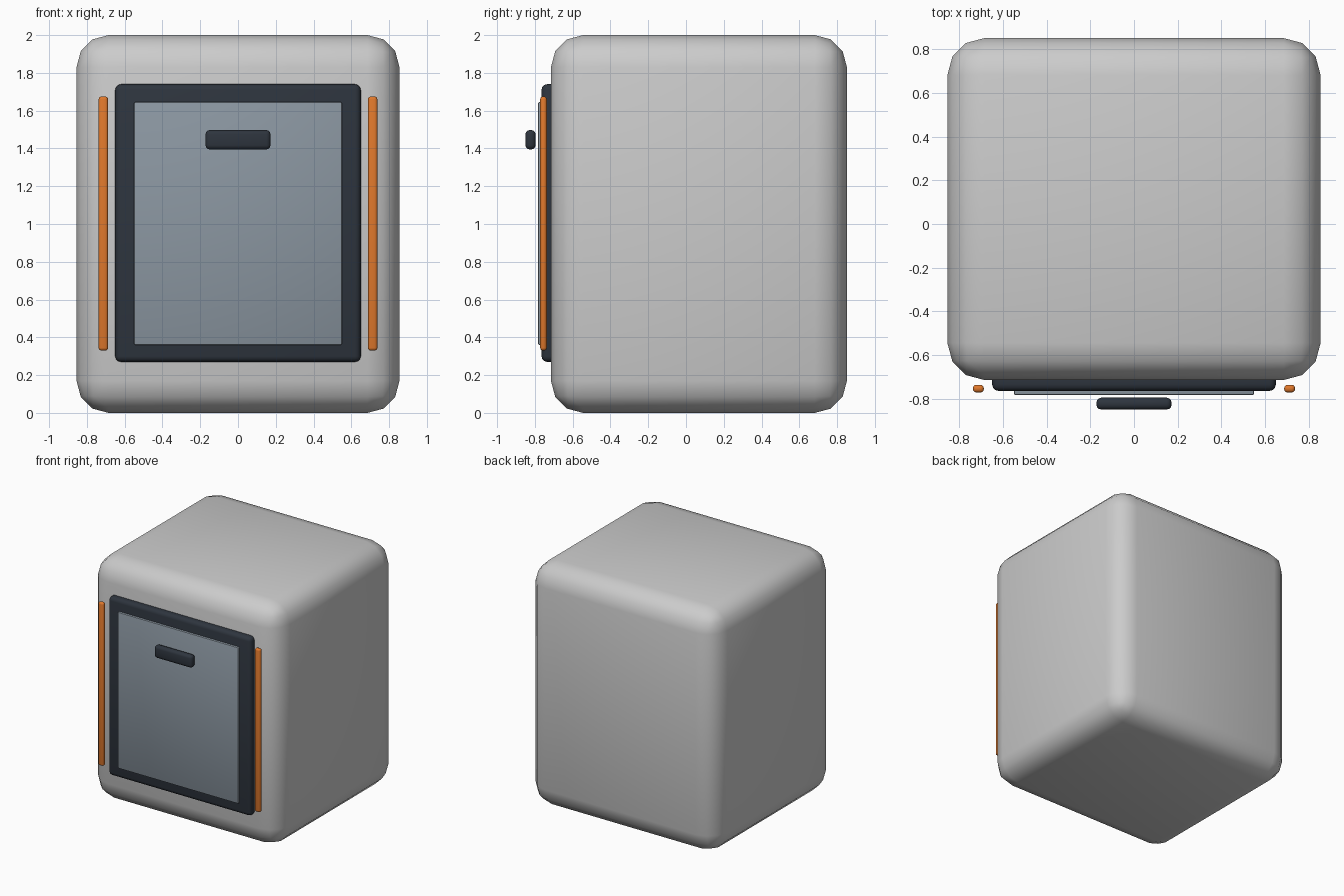
import bpy
from math import radians

if "Cube" in bpy.data.objects:
    bpy.data.objects.remove(bpy.data.objects["Cube"])


def material(name, rgb):
    m = bpy.data.materials.new(name)
    m.diffuse_color = (*rgb, 1)
    m.use_nodes = True
    m.node_tree.nodes["Principled BSDF"].inputs["Base Color"].default_value = m.diffuse_color
    return m


def rounded_box(name, x, y, z, bevel, segments=3, mat=None):
    """Bevelled box spanning the given (min, max) ranges."""
    spans = (x, y, z)
    bpy.ops.mesh.primitive_cube_add(size=1, location=[(a + b) / 2 for a, b in spans])
    ob = bpy.context.object
    ob.name = name
    ob.scale = [b - a for a, b in spans]
    bpy.ops.object.transform_apply(location=False, rotation=False, scale=True)
    mod = ob.modifiers.new("Bevel", 'BEVEL')
    mod.width = bevel
    mod.segments = segments
    bpy.ops.object.modifier_apply(modifier=mod.name)
    bpy.ops.object.shade_smooth_by_angle(angle=radians(40))
    if mat:
        ob.data.materials.append(mat)
    return ob


dark = material("dark_trim", (0.027, 0.035, 0.048))
slate = material("slate_panel", (0.26, 0.31, 0.36))
orange = material("orange_strip", (0.75, 0.19, 0.025))

# Main cabinet
rounded_box("cabinet_body", (-0.855, 0.855), (-0.715, 0.852), (0, 2), 0.17)

# Door surround, inset panel and handle
rounded_box("door_frame", (-0.65, 0.65), (-0.765, -0.665), (0.27, 1.74), 0.03, 3, dark)
rounded_box("door_panel", (-0.55, 0.55), (-0.783, -0.743), (0.36, 1.645), 0.006, 2, slate)
rounded_box("door_handle", (-0.172, 0.172), (-0.85, -0.796), (1.395, 1.497), 0.022, 3, dark)

# Vertical accent strips either side of the door
for side, label in ((-1, "left"), (1, "right")):
    x = sorted((side * 0.688, side * 0.738))
    rounded_box(f"{label}_accent_strip", x, (-0.772, -0.737), (0.33, 1.675), 0.015, 3, orange)
